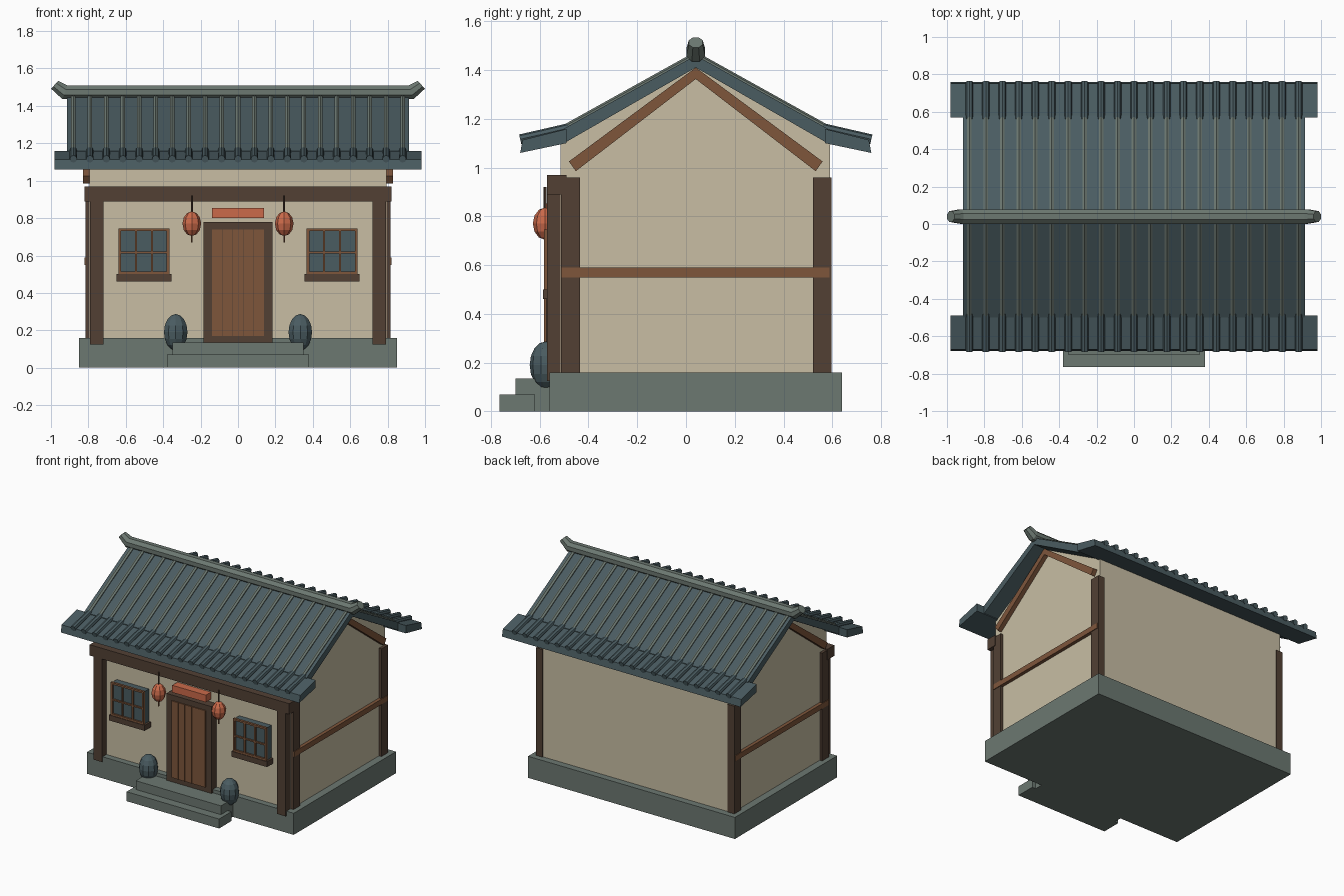
import bpy, bmesh, math
from mathutils import Vector, Matrix

if "Cube" in bpy.data.objects:
    bpy.data.objects.remove(bpy.data.objects["Cube"], do_unlink=True)

YC = 0.04          # ridge line of the house
SIDES = (-1, 1)


def material(name, r, g, b):
    lin = [(c / 255 / 12.92) if c < 11 else ((c / 255 + 0.055) / 1.055) ** 2.4 for c in (r, g, b)]
    m = bpy.data.materials.new(name)
    m.use_nodes = True
    m.diffuse_color = (*lin, 1)
    m.node_tree.nodes["Principled BSDF"].inputs["Base Color"].default_value = (*lin, 1)
    return m


PLASTER = material("cream plaster", 200, 190, 164)
STONE = material("grey stone", 108, 120, 113)
TILE = material("slate teal tile", 74, 92, 97)
DARK = material("dark wood", 82, 64, 52)
WOOD = material("brown wood", 126, 86, 59)
RED = material("lantern red", 203, 106, 74)


def finish(name, bm, mat):
    bmesh.ops.recalc_face_normals(bm, faces=bm.faces)
    me = bpy.data.meshes.new(name)
    bm.to_mesh(me)
    bm.free()
    me.materials.append(mat)
    ob = bpy.data.objects.new(name, me)
    bpy.context.collection.objects.link(ob)
    return ob


def add_box(bm, x, y, z):
    lo, hi = Vector((x[0], y[0], z[0])), Vector((x[1], y[1], z[1]))
    mat = Matrix.Translation((lo + hi) / 2) @ Matrix.Diagonal((*(hi - lo), 1))
    bmesh.ops.create_cube(bm, size=1, matrix=mat)


def box(name, mat, x, y, z):
    bm = bmesh.new()
    add_box(bm, x, y, z)
    return finish(name, bm, mat)


def extrude_x(name, mat, profile, x0, x1):
    """Extrude a (y, z) profile along x."""
    bm = bmesh.new()
    face = bm.faces.new([bm.verts.new((x0, y, z)) for y, z in profile])
    new = bmesh.ops.extrude_face_region(bm, geom=[face])["geom"]
    bmesh.ops.translate(bm, vec=(x1 - x0, 0, 0),
                        verts=[v for v in new if isinstance(v, bmesh.types.BMVert)])
    return finish(name, bm, mat)


def add_rod(bm, a, b, r, sides=8):
    a, b = Vector(a), Vector(b)
    rot = (b - a).to_track_quat('Z', 'Y').to_matrix().to_4x4()
    bmesh.ops.create_cone(bm, cap_ends=True, segments=sides, radius1=r, radius2=r,
                          depth=(b - a).length, matrix=Matrix.Translation((a + b) / 2) @ rot)


def ball(name, mat, loc, scale, seg, rings):
    bm = bmesh.new()
    bmesh.ops.create_uvsphere(bm, u_segments=seg, v_segments=rings, radius=1,
                              matrix=Matrix.Translation(loc) @ Matrix.Diagonal((*scale, 1)))
    return finish(name, bm, mat)


# Plinth and steps
box("plinth", STONE, (-.85, .85), (-.56, .64), (0, .16))
box("lower_step", STONE, (-.38, .38), (-.765, -.62), (0, .07))
box("upper_step", STONE, (-.35, .35), (-.70, -.55), (0, .135))

# Gabled walls
extrude_x("walls", PLASTER, [(-.515, .16), (.59, .16), (.59, 1.11), (YC, 1.42), (-.515, 1.11)], -.795, .795)

# Timber frame
box("front_beam", DARK, (-.82, .82), (-.57, -.49), (.89, .97))
for s in SIDES:
    tag = "left" if s > 0 else "right"
    xs = lambda a, b: sorted((s * a, s * b))
    box(tag + "_porch_post", DARK, xs(.72, .79), (-.57, -.51), (.125, .90))
    box(tag + "_front_corner_post", DARK, xs(.76, .815), (-.512, -.435), (.16, .96))
    box(tag + "_back_corner_post", DARK, xs(.76, .815), (.52, .597), (.16, .96))
    box(tag + "_side_rail", WOOD, xs(.78, .82), (-.51, .588), (.55, .59))
    extrude_x(tag + "_gable_brace", WOOD,
              [(YC, 1.41), (YC - .52, 1.025), (YC - .492, .985), (YC, 1.363),
               (YC + .492, .985), (YC + .52, 1.025)], *xs(.78, .828))

# Roof slopes and flared eaves, front and back
main_ribs, eave_ribs = bmesh.new(), bmesh.new()
for d, tag in ((-1, "front"), (1, "back")):
    extrude_x(tag + "_roof_slope", TILE,
              [(YC, 1.41), (YC, 1.46), (YC + d * .54, 1.16), (YC + d * .54, 1.10)], -.915, .915)
    extrude_x(tag + "_eave", TILE,
              [(YC + d * .53, 1.10), (YC + d * .53, 1.158), (YC + d * .71, 1.113), (YC + d * .72, 1.06)],
              -.98, .98)
    for i in range(-10, 11):
        x = i * .088
        add_rod(main_ribs, (x, YC, 1.46), (x, YC + d * .54, 1.16), .014, 6)
        add_rod(eave_ribs, (x, YC + d * .52, 1.162), (x, YC + d * .72, 1.116), .02)
finish("slope_tile_ribs", main_ribs, STONE)
finish("eave_tile_ribs", eave_ribs, TILE)

# Ridge cap with upturned ends: rings of eight lofted along x
bm = bmesh.new()
rings = []
for x, z, r, tilt in ((-.98, 1.513, .031, .75), (-.925, 1.472, .042, .35),
                      (.925, 1.472, .042, -.35), (.98, 1.513, .031, -.75)):
    ring = []
    for k in range(8):
        a = math.tau * (k + .5) / 8
        up = r * math.sin(a)
        ring.append(bm.verts.new((x + up * math.sin(tilt), YC + r * math.cos(a), z + up * math.cos(tilt))))
    rings.append(ring)
for p, q in zip(rings, rings[1:]):
    for k in range(8):
        bm.faces.new((p[k], p[k - 1], q[k - 1], q[k]))
bm.faces.new(rings[0])
bm.faces.new(rings[-1])
finish("ridge_cap", bm, STONE)

# Door with planks, and sign board
box("door_frame", DARK, (-.185, .185), (-.575, -.51), (.135, .78))
bm = bmesh.new()
for i in range(5):
    x = (i - 2) * .056
    add_box(bm, (x - .0265, x + .0265), (-.583, -.57), (.17, .74))
finish("door_planks", bm, WOOD)
box("sign_board", RED, (-.138, .138), (-.575, -.51), (.80, .853))

for s in SIDES:
    tag = "left" if s > 0 else "right"
    # Windows: pane block, frame bars and sill
    c = s * .503
    box(tag + "_window_pane", TILE, (c - .132, c + .132), (-.57, -.51), (.50, .74))
    bm = bmesh.new()
    for i, w in enumerate((.007, .005, .005, .007)):
        x = c + (i - 1.5) * .086
        add_box(bm, (x - w, x + w), (-.583, -.565), (.50, .745))
    for z, w in ((.507, .007), (.617, .005), (.738, .007)):
        add_box(bm, (c - .136, c + .136), (-.583, -.565), (z - w, z + w))
    finish(tag + "_window_bars", bm, WOOD)
    box(tag + "_window_sill", DARK, (c - .147, c + .147), (-.587, -.51), (.46, .50))

    # Hanging lantern
    x, y = s * .247, -.578
    ball(tag + "_lantern", RED, (x, y, .77), (.05, .05, .066), 8, 6)
    bm = bmesh.new()
    add_rod(bm, (x, y, .83), (x, y, .92), .006, 6)
    finish(tag + "_lantern_hook", bm, DARK)
    bm = bmesh.new()
    add_rod(bm, (x, y, .67), (x, y, .71), .005, 6)
    finish(tag + "_lantern_tassel", bm, WOOD)

    # Rounded jar beside the steps
    ball(tag + "_jar", TILE, (s * .333, -.575, .19), (.066, .066, .097), 10, 8)
